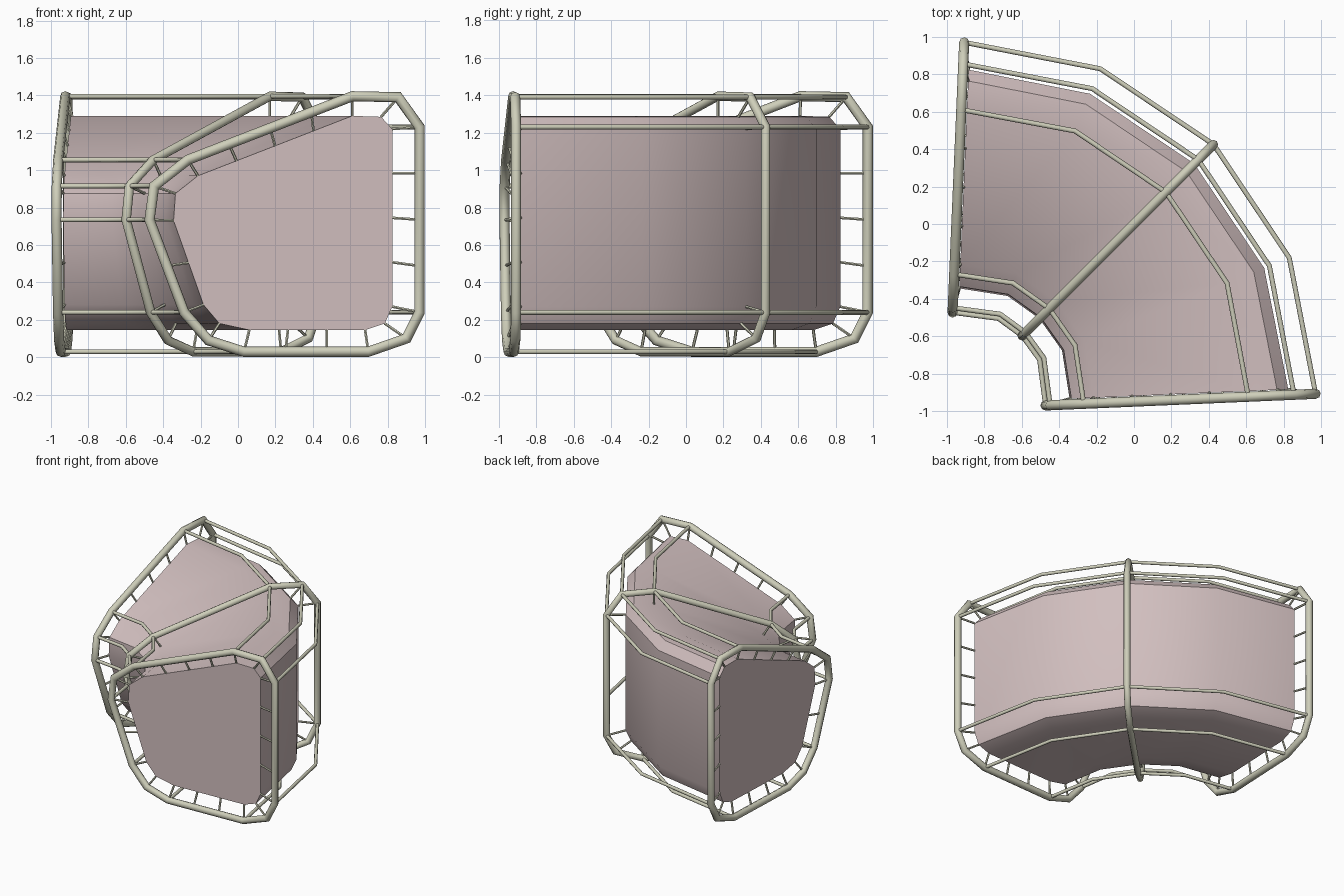
import bpy, bmesh, math
from mathutils import Vector

if "Cube" in bpy.data.objects:
    bpy.data.objects.remove(bpy.data.objects["Cube"])

def material(name, col):
    m = bpy.data.materials.new(name)
    m.diffuse_color = (*col, 1)
    m.use_nodes = True
    m.node_tree.nodes["Principled BSDF"].inputs["Base Color"].default_value = m.diffuse_color
    return m

PINK = material("dusty pink", (0.64, 0.52, 0.52))
CREAM = material("pale olive cream", (0.62, 0.62, 0.49))

# Cross-sections as (distance across, height): outer cage and inner body
CAGE = [(.03, .029), (.695, .029), (.90, .10), (.97, .24), (.97, 1.23), (.855, 1.39),
        (.61, 1.395), (-.27, 1.055), (-.45, .915), (-.475, .735), (-.29, .24), (-.16, .09)]
BODY = [(.06, .145), (.68, .145), (.785, .18), (.825, .27), (.825, 1.22), (.765, 1.285),
        (.61, 1.29), (-.215, .97), (-.335, .875), (-.345, .73), (-.185, .28), (-.10, .18)]
CORNERS = (2, 11)          # corner points without a long rail

# Stations along the bend: inner and outer ends of each section, mirrored about x = y
half = [((-.473, -.970), (.971, -.908)), ((-.505, -.725), (.83, -.18)), ((-.598, -.598), (.425, .425))]
STATIONS = half + [(a[::-1], b[::-1]) for a, b in half[1::-1]]

def place(p, s, inset=0.0):
    """Put a section point into the plane of station s."""
    a, b = (Vector((*q, 0)) for q in STATIONS[s])
    pos = a.lerp(b, (p[0] + .475) / 1.445)
    pos.z = p[1]
    d = (b - a).normalized()
    n = Vector((-d.y, d.x, 0)) * (1 if s == 0 else -1 if s == 4 else 0)
    return pos + n * inset

def finish(name, bm, mat, angle):
    bmesh.ops.recalc_face_normals(bm, faces=bm.faces)
    me = bpy.data.meshes.new(name)
    bm.to_mesh(me)
    bm.free()
    me.materials.append(mat)
    ob = bpy.data.objects.new(name, me)
    bpy.context.collection.objects.link(ob)
    bpy.ops.object.select_all(action='DESELECT')
    ob.select_set(True)
    bpy.context.view_layer.objects.active = ob
    bpy.ops.object.shade_smooth_by_angle(angle=math.radians(angle))

def tube(bm, pts, r, closed=False, sides=8):
    """Round bar along a polyline with mitred joints."""
    n = len(pts)
    rings = []
    ref = None
    if closed:
        ref = (pts[1] - pts[0]).cross(pts[4] - pts[1]).normalized()
    for i, p in enumerate(pts):
        t0 = (p - pts[i - 1]).normalized() if closed or i else None
        t1 = (pts[(i + 1) % n] - p).normalized() if closed or i < n - 1 else None
        t0, t1 = t0 or t1, t1 or t0
        t = (t0 + t1).normalized()
        up = ref or (Vector((0, 0, 1)) if abs(t.z) < .9 else Vector((1, 0, 0)))
        side = t.cross(up).normalized()
        up = side.cross(t)
        miter = 1 / max(.5, t.dot(t1))
        rings.append([bm.verts.new(p + side * math.cos(k * math.tau / sides) * r * miter
                                   + up * math.sin(k * math.tau / sides) * r) for k in range(sides)])
    for i in range(n if closed else n - 1):
        a, b = rings[i], rings[(i + 1) % n]
        for k in range(sides):
            j = (k + 1) % sides
            bm.faces.new((a[k], a[j], b[j], b[k]))
    if not closed:
        bm.faces.new(rings[0])
        bm.faces.new(rings[-1])

# Curved solid body
bm = bmesh.new()
rings = [[bm.verts.new(place(p, s, .03)) for p in BODY] for s in range(5)]
for a, b in zip(rings, rings[1:]):
    for k in range(12):
        j = (k + 1) % 12
        bm.faces.new((a[k], a[j], b[j], b[k]))
bm.faces.new(rings[0])
bm.faces.new(rings[-1])
finish("curved_body", bm, PINK, 40)

# Heavy hoops at both ends and the middle
for name, s, r in (("front_hoop", 0, .027), ("middle_hoop", 2, .025), ("side_hoop", 4, .027)):
    bm = bmesh.new()
    tube(bm, [place(p, s) for p in CAGE], r, True)
    finish(name, bm, CREAM, 50)

# Long rails following the bend
bm = bmesh.new()
for i, p in enumerate(CAGE):
    if i not in CORNERS:
        tube(bm, [place(p, s) for s in range(5)], .013)
finish("long_rails", bm, CREAM, 50)

# Thin struts from the hoops to the body
bm = bmesh.new()
for s in (0, 2, 4):
    for i in range(12):
        j = (i + 1) % 12
        c0, c1, b0, b1 = (Vector(q) for q in (CAGE[i], CAGE[j], BODY[i], BODY[j]))
        steps = max(1, round((c1 - c0).length / .24)) if s != 2 else 1
        for k in range(steps):
            tube(bm, [place(c0.lerp(c1, k / steps), s), place(b0.lerp(b1, k / steps), s, .03)], .008, sides=6)
finish("thin_struts", bm, CREAM, 50)
